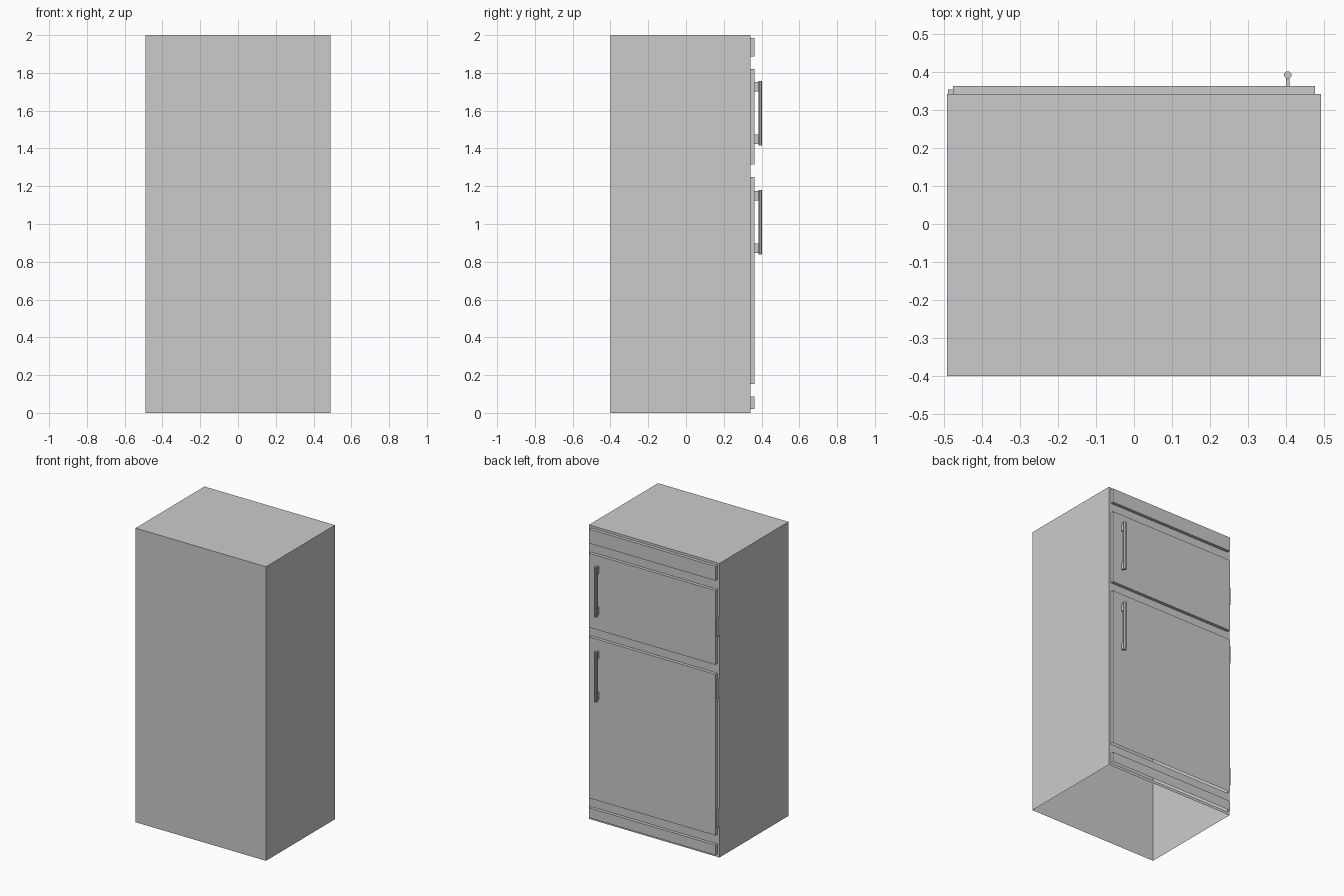
import bpy, bmesh
from mathutils import Matrix, Vector

if "Cube" in bpy.data.objects:
    bpy.data.objects.remove(bpy.data.objects["Cube"])

W, P = 0.491, 0.475              # cabinet and panel half widths
FRONT, BACK, FACE = -0.40, 0.341, 0.363


def finish(name, bm):
    mesh = bpy.data.meshes.new(name)
    bm.to_mesh(mesh)
    bm.free()
    ob = bpy.data.objects.new(name, mesh)
    bpy.context.collection.objects.link(ob)
    return ob


def box_bm(x0, x1, y0, y1, z0, z1):
    bm = bmesh.new()
    m = Matrix.Translation(((x0 + x1) / 2, (y0 + y1) / 2, (z0 + z1) / 2))
    m = m @ Matrix.Diagonal((x1 - x0, y1 - y0, z1 - z0, 1))
    bmesh.ops.create_cube(bm, size=1, matrix=m)
    bm.normal_update()
    return bm


def drop(bm, test):
    faces = [f for f in bm.faces if test(f)]
    bmesh.ops.delete(bm, geom=faces, context='FACES')


# Panels: name, bottom, top, whether the underside is closed
panels = [
    ("kick_panel", 0.02, 0.088, False),
    ("lower_door", 0.154, 1.25, False),
    ("upper_door", 1.315, 1.82, True),
    ("top_panel", 1.887, 1.984, True),
]

# Cabinet shell: open underneath, with an opening behind each panel
bm = box_bm(-W, W, FRONT, BACK, 0, 2)
cuts = [((x, 0, 0), (1, 0, 0)) for x in (-P, P)]
cuts += [((0, 0, z), (0, 0, 1)) for p in panels for z in p[1:3]]
for co, no in cuts:
    bmesh.ops.bisect_plane(bm, geom=bm.verts[:] + bm.edges[:] + bm.faces[:],
                           plane_co=co, plane_no=no)
bm.normal_update()


def is_opening(f):
    c = f.calc_center_median()
    if f.normal.z < -0.5:
        return True
    return f.normal.y > 0.5 and abs(c.x) < P and any(a < c.z < b for _, a, b, _ in panels)


drop(bm, is_opening)
bmesh.ops.dissolve_limit(bm, angle_limit=0.01, verts=bm.verts[:], edges=[
    e for e in bm.edges if all(f.normal.y < 0.5 for f in e.link_faces)])
finish("cabinet", bm)

# Doors and trim panels, hollow towards the cabinet
for name, z0, z1, closed in panels:
    bm = box_bm(-P, P, BACK, FACE, z0, z1)
    drop(bm, lambda f: f.normal.y < -0.5 or (not closed and f.normal.z < -0.5))
    finish(name, bm)

# Hinges along the left edge
for name, z in (("upper_hinge", 1.57), ("middle_hinge", 1.15), ("lower_hinge", 0.27)):
    finish(name, box_bm(-0.489, -P, BACK, 0.353, z - 0.062, z + 0.062))

# Handles: an eight-sided bar on two flat posts
HX, HY, R = 0.404, 0.392, 0.010
for name, z0, z1 in (("upper_handle", 1.416, 1.757), ("lower_handle", 0.838, 1.179)):
    bm = bmesh.new()
    bmesh.ops.create_cone(bm, cap_ends=True, segments=8, radius1=R, radius2=R,
                          depth=z1 - z0,
                          matrix=Matrix.Translation(Vector((HX, HY, (z0 + z1) / 2)))
                          @ Matrix.Rotation(0.3927, 4, 'Z'))
    finish(name + "_bar", bm)
    for end, z in (("bottom", z0 + 0.033), ("top", z1 - 0.030)):
        finish(f"{name}_{end}_post",
               box_bm(HX - 0.004, HX + 0.004, FACE, HY - 0.008, z - 0.025, z + 0.025))
